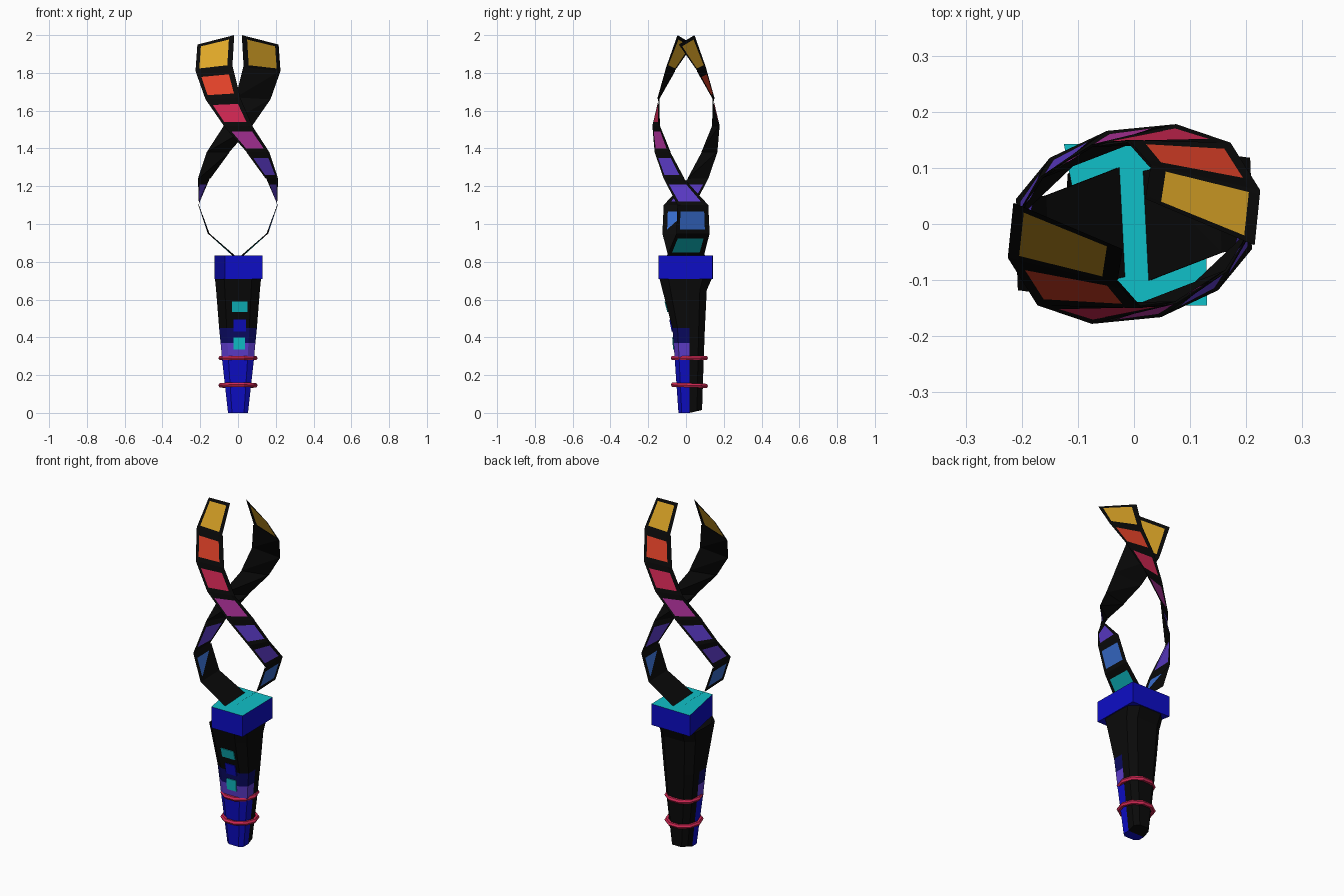
import bpy, bmesh, math
from mathutils import Vector

cube = bpy.data.objects.get("Cube")
if cube:
    bpy.data.objects.remove(cube, do_unlink=True)

COLOURS = {
    "black": (.003, .003, .003), "blue": (.004, .004, .56), "navy": (.003, .003, .12),
    "cyan": (.005, .53, .58), "azure": (.038, .15, .6), "violet": (.11, .045, .6),
    "magenta": (.43, .032, .33), "crimson": (.66, .021, .09),
    "orange": (.74, .053, .021), "yellow": (.74, .39, .021),
}
NAMES = list(COLOURS)
MATS = []
for name, rgb in COLOURS.items():
    m = bpy.data.materials.new(name)
    m.use_nodes = True
    m.diffuse_color = (*rgb, 1)
    m.node_tree.nodes["Principled BSDF"].inputs["Base Color"].default_value = (*rgb, 1)
    MATS.append(m)


def finish(bm, name):
    """Turn a bmesh into an object carrying the palette."""
    me = bpy.data.meshes.new(name)
    bm.to_mesh(me)
    bm.free()
    for m in MATS:
        me.materials.append(m)
    ob = bpy.data.objects.new(name, me)
    bpy.context.collection.objects.link(ob)
    return ob


def face(bm, pts, colour):
    f = bm.faces.new([p if isinstance(p, bmesh.types.BMVert) else bm.verts.new(p) for p in pts])
    f.material_index = NAMES.index(colour)
    return f


# Spiral ribbon: trailing and leading edge of each cross-section, top to bottom
TRAIL = [(-.215, .038, 1.95), (-.225, -.06, 1.81), (-.172, -.145, 1.66),
         (-.075, -.178, 1.52), (.048, -.166, 1.38), (.15, -.118, 1.24),
         (.21, -.045, 1.10), (.16, -.05, .95), (.03, -.1, .833)]
LEAD = [(-.02, -.045, 2.0), (-.03, -.105, 1.83), (.01, -.15, 1.67),
        (.075, -.142, 1.52), (.166, -.085, 1.38), (.212, -.01, 1.24),
        (.207, .118, 1.10), (.155, .125, .95), (.02, .095, .833)]
PANELS = ["yellow", "orange", "crimson", "magenta", "violet", "violet",
          "azure", "cyan"]
BARE_INSIDE = ("yellow", "azure")


def ribbon(name, turn):
    bm = bmesh.new()
    edge = [[Vector((x * turn, y * turn, z)) for x, y, z in side] for side in (TRAIL, LEAD)]
    for i, colour in enumerate(PANELS):
        tl, bl = edge[0][i:i + 2]
        tr, br = edge[1][i:i + 2]
        us = (0, .1, .86, 1)
        vs = (0, .1, .92, 1) if i == 0 else (0, .22, .86, 1)
        grid = [[bm.verts.new(tl.lerp(tr, u).lerp(bl.lerp(br, u), v)) for u in us] for v in vs]
        for r in range(3):
            for c in range(3):
                face(bm, (grid[r][c], grid[r + 1][c], grid[r + 1][c + 1], grid[r][c + 1]),
                     colour if r == c == 1 else "black")
        # Black lining; a few panels show through on the inside
        mid = (tl + tr + bl + br) / 4
        inward = Vector((-mid.x, -mid.y, 0)).normalized() * .004
        if colour == "azure":
            face(bm, [p + inward for p in (tl, br, bl)], "black")
        elif colour not in BARE_INSIDE and i != 5:
            face(bm, [p + inward for p in (tl, tr, br)], "black")
            face(bm, [p + inward for p in (tl, br, bl)], "black")
    return finish(bm, name)


ribbon("front_spiral_ribbon", 1)
ribbon("back_spiral_ribbon", -1)

# Collar block with a bright top
bm = bmesh.new()
plan = [(-.07, -.145), (.13, -.145), (.126, .14), (-.125, .143)]
low = [bm.verts.new((x, y, .71)) for x, y in plan]
top = [bm.verts.new((x, y, .833)) for x, y in plan]
face(bm, low[::-1], "blue")
face(bm, top, "cyan")
for i in range(4):
    j = (i + 1) % 4
    face(bm, (low[i], low[j], top[j], top[i]), "blue")
finish(bm, "collar")

# Handle: height, half width, front y, back y
LEVELS = [(0, .053, -.04, .085), (.29, .085, -.06, .094), (.37, .092, -.066, .097),
          (.45, .1, -.072, .1), (.65, .116, -.125, .11), (.71, .122, -.14, .136)]
BANDS = ["blue", "violet", "navy", "black", "black"]
SPLIT = .018


def section(bm, z, w, front, back):
    f = front + .3 * (SPLIT - front)
    b = back - .4 * (back - SPLIT)
    half = [(.6 * w, front), (w, f), (w, SPLIT), (w * .97, b), (.58 * w, back)]
    ring = half + [(-x, y) for x, y in reversed(half)]
    return [bm.verts.new((x, y, z + (.015 if z == 0 and y > SPLIT else 0))) for x, y in ring]


bm = bmesh.new()
rings = [section(bm, *level) for level in LEVELS]
for lower, upper, band in zip(rings, rings[1:], BANDS):
    for i in range(10):
        j = (i + 1) % 10
        in_front = (lower[i].co.y + lower[j].co.y) / 2 < SPLIT
        face(bm, (lower[i], lower[j], upper[j], upper[i]), band if in_front else "black")
base = rings[0]
face(bm, [base[i] for i in (2, 1, 0, 9, 8, 7)], "blue")
face(bm, [base[i] for i in (7, 6, 5, 4, 3, 2)], "black")
finish(bm, "handle")


# Buttons: thin plates following the front of the handle
def front_y(z):
    for (z0, _, y0, _), (z1, _, y1, _) in zip(LEVELS, LEVELS[1:]):
        if z <= z1:
            return y0 + (y1 - y0) * (z - z0) / (z1 - z0)


def button(name, colour, x0, x1, z0, z1):
    bm = bmesh.new()
    outline = [(x0, z0), (x1, z0), (x1, z1), (x0, z1)]
    outer = [bm.verts.new((x, front_y(z) - .005, z)) for x, z in outline]
    inner = [bm.verts.new((x, front_y(z) + .002, z)) for x, z in outline]
    face(bm, outer, colour)
    for i in range(4):
        j = (i + 1) % 4
        face(bm, (inner[i], inner[j], outer[j], outer[i]), colour)
    finish(bm, name)


button("upper_button", "cyan", -.033, .05, .535, .59)
button("middle_button", "blue", -.025, .042, .43, .495)
button("lower_button", "cyan", -.024, .037, .335, .4)

# Grip rings
for name, z, tilt in (("upper_grip_ring", .29, 0), ("lower_grip_ring", .146, -2)):
    bpy.ops.mesh.primitive_torus_add(major_segments=10, minor_segments=6, major_radius=.091,
                                     minor_radius=.013, location=(0, .018, z),
                                     rotation=(math.radians(tilt), 0, 0))
    ring = bpy.context.object
    ring.name = name
    ring.data.materials.append(MATS[NAMES.index("crimson")])
